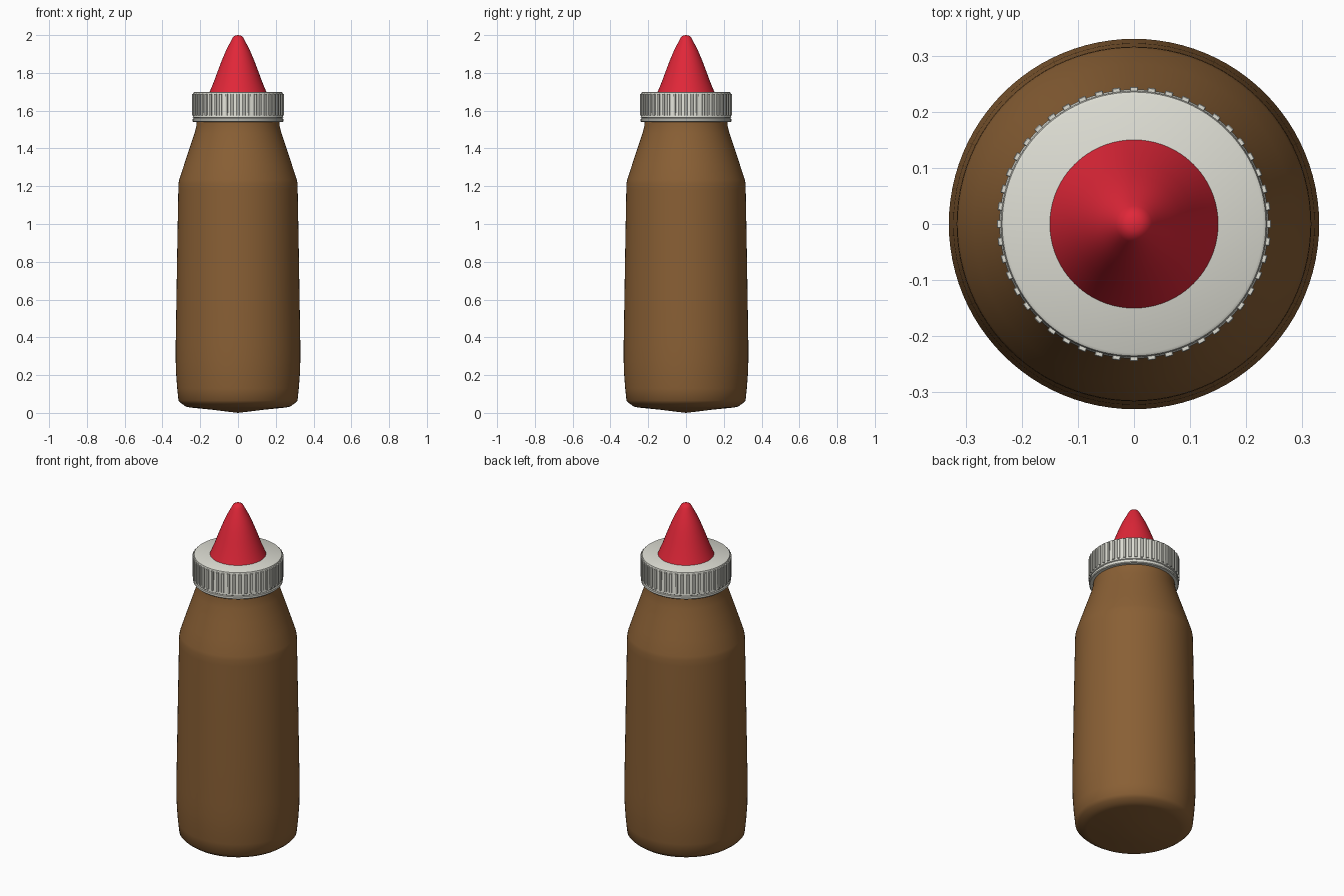
import bpy, bmesh, math
from mathutils import Matrix

if "Cube" in bpy.data.objects:
    bpy.data.objects.remove(bpy.data.objects["Cube"])


def material(name, rgb):
    m = bpy.data.materials.new(name)
    m.diffuse_color = (*rgb, 1)
    m.use_nodes = True
    m.node_tree.nodes["Principled BSDF"].inputs["Base Color"].default_value = m.diffuse_color
    return m


def finish(bm, name, mat, angle):
    bmesh.ops.recalc_face_normals(bm, faces=bm.faces)
    me = bpy.data.meshes.new(name)
    bm.to_mesh(me)
    bm.free()
    ob = bpy.data.objects.new(name, me)
    bpy.context.collection.objects.link(ob)
    me.materials.append(mat)
    bpy.ops.object.select_all(action='DESELECT')
    ob.select_set(True)
    bpy.context.view_layer.objects.active = ob
    bpy.ops.object.shade_smooth_by_angle(angle=math.radians(angle))
    return ob


def lathe(name, profile, mat, angle=35, steps=96):
    bm = bmesh.new()
    verts = [bm.verts.new((r, 0, z)) for r, z in profile]
    edges = [bm.edges.new(p) for p in zip(verts, verts[1:])]
    bmesh.ops.spin(bm, geom=verts + edges, cent=(0, 0, 0), axis=(0, 0, 1),
                   angle=math.tau, steps=steps, use_duplicate=False)
    bmesh.ops.remove_doubles(bm, verts=bm.verts, dist=0.0002)
    return finish(bm, name, mat, angle)


brown = material("brown_plastic", (0.25, 0.115, 0.035))
cream = material("cream_plastic", (0.72, 0.72, 0.65))
red = material("red_plastic", (0.75, 0.02, 0.04))

# Bottle: shallow conical base, slightly swelling wall, tapered shoulder
lathe("bottle_body", [
    (0, 0.0), (0.13, 0.016), (0.25, 0.028), (0.275, 0.033), (0.30, 0.05),
    (0.315, 0.065), (0.322, 0.13), (0.328, 0.21), (0.33, 0.28), (0.33, 0.36),
    (0.326, 0.60), (0.322, 0.85), (0.316, 1.18), (0.315, 1.215), (0.311, 1.235),
    (0.285, 1.315), (0.255, 1.405), (0.23, 1.48), (0.22, 1.52), (0.217, 1.56)],
    brown, 50)

# Screw cap: lower band, groove, main wall and flat top
lathe("screw_cap", [
    (0.21, 1.54), (0.236, 1.54), (0.24, 1.544), (0.24, 1.556), (0.235, 1.559),
    (0.235, 1.562), (0.24, 1.565), (0.238, 1.575), (0.237, 1.69),
    (0.235, 1.697), (0.23, 1.70), (0, 1.70)], cream)

# Vertical grip ribs around the cap
bm = bmesh.new()
count = 48
for i in range(count):
    place = (Matrix.Rotation(math.tau * i / count, 4, 'Z')
             @ Matrix.Translation((0.238, 0, 1.631))
             @ Matrix.Diagonal((0.013, 0.015, 0.115, 1)))
    bmesh.ops.create_cube(bm, size=1, matrix=place)
bmesh.ops.bevel(bm, geom=bm.edges[:], offset=0.0015, segments=1, affect='EDGES')
finish(bm, "cap_grip_ribs", cream, 30)

# Pointed nozzle with a rounded tip
lathe("nozzle", [
    (0.15, 1.70), (0.127, 1.755), (0.107, 1.81), (0.086, 1.865), (0.063, 1.92),
    (0.042, 1.96), (0.032, 1.98), (0.024, 1.992), (0.013, 1.998), (0, 2.0)],
    red, 50)
